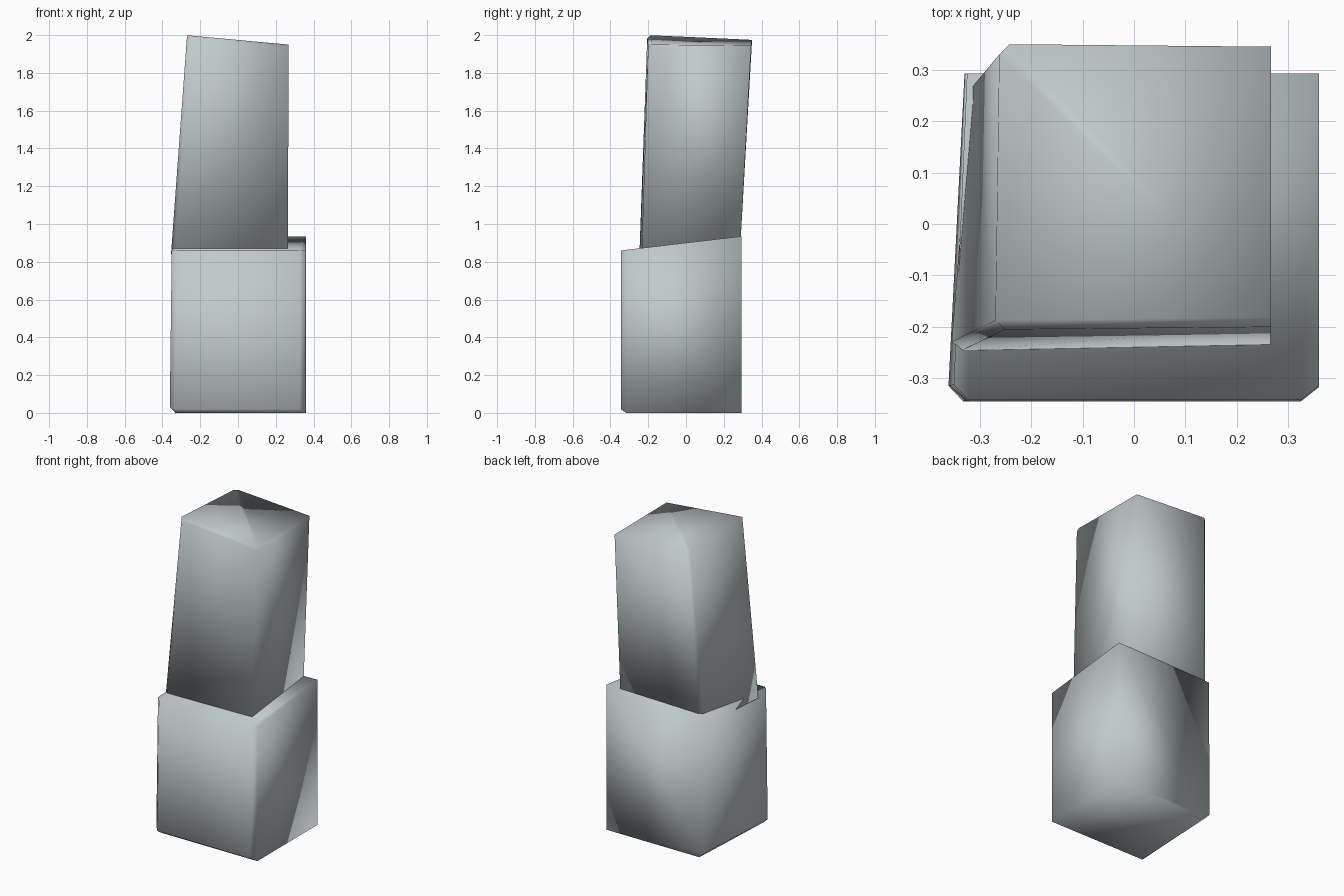
import bpy, bmesh

if "Cube" in bpy.data.objects:
    bpy.data.objects.remove(bpy.data.objects["Cube"])

stone = bpy.data.materials.new("pale grey stone")
stone.diffuse_color = (0.53, 0.59, 0.60, 1)
stone.use_nodes = True
stone.node_tree.nodes["Principled BSDF"].inputs["Base Color"].default_value = stone.diffuse_color


def block(name, bottom, top, bevels):
    """Irregular block from two corner loops (front left, front right, back right, back left).
    bevels: list of (corner index pair, width); indices 0-3 bottom, 4-7 top."""
    bm = bmesh.new()
    vs = [bm.verts.new(p) for p in bottom + top]
    bm.faces.new(vs[3::-1])
    bm.faces.new(vs[4:])
    for i in range(4):
        j = (i + 1) % 4
        bm.faces.new((vs[i], vs[j], vs[j + 4], vs[i + 4]))
    # chipped edges, each width set through the bevel weight
    layer = bm.edges.layers.float.new("bevel_weight_edge")
    for (a, b), width in bevels:
        bm.edges.get((vs[a], vs[b]))[layer] = width
    me = bpy.data.meshes.new(name)
    bm.to_mesh(me)
    bm.free()
    me.materials.append(stone)
    ob = bpy.data.objects.new(name, me)
    bpy.context.collection.objects.link(ob)
    mod = ob.modifiers.new("chipped edges", "BEVEL")
    mod.limit_method = "WEIGHT"
    mod.width = 0.1
    mod.segments = 1
    ob.modifiers.new("triangles", "TRIANGULATE")
    me.polygons.foreach_set("use_smooth", [True] * len(me.polygons))
    return ob


# wide base block, top slopes up to the back
block("lower_block",
      [(-0.363, -0.345, 0), (0.36, -0.345, 0), (0.36, 0.293, 0), (-0.33, 0.293, 0)],
      [(-0.352, -0.343, 0.86), (0.36, -0.343, 0.86), (0.36, 0.293, 0.935), (-0.325, 0.293, 0.92)],
      [((0, 4), 0.3), ((1, 5), 0.35), ((0, 1), 0.2), ((0, 3), 0.3)])

# narrower block leaning back on top of it, sunk a little into the base
block("upper_block",
      [(-0.356, -0.247, 0.84), (0.265, -0.235, 0.84), (0.265, 0.285, 0.84), (-0.315, 0.285, 0.84)],
      [(-0.27, -0.205, 2.0), (0.267, -0.20, 1.95), (0.267, 0.345, 1.945), (-0.262, 0.35, 1.975)],
      [((0, 4), 0.2), ((3, 7), 0.2), ((4, 5), 0.15)])
